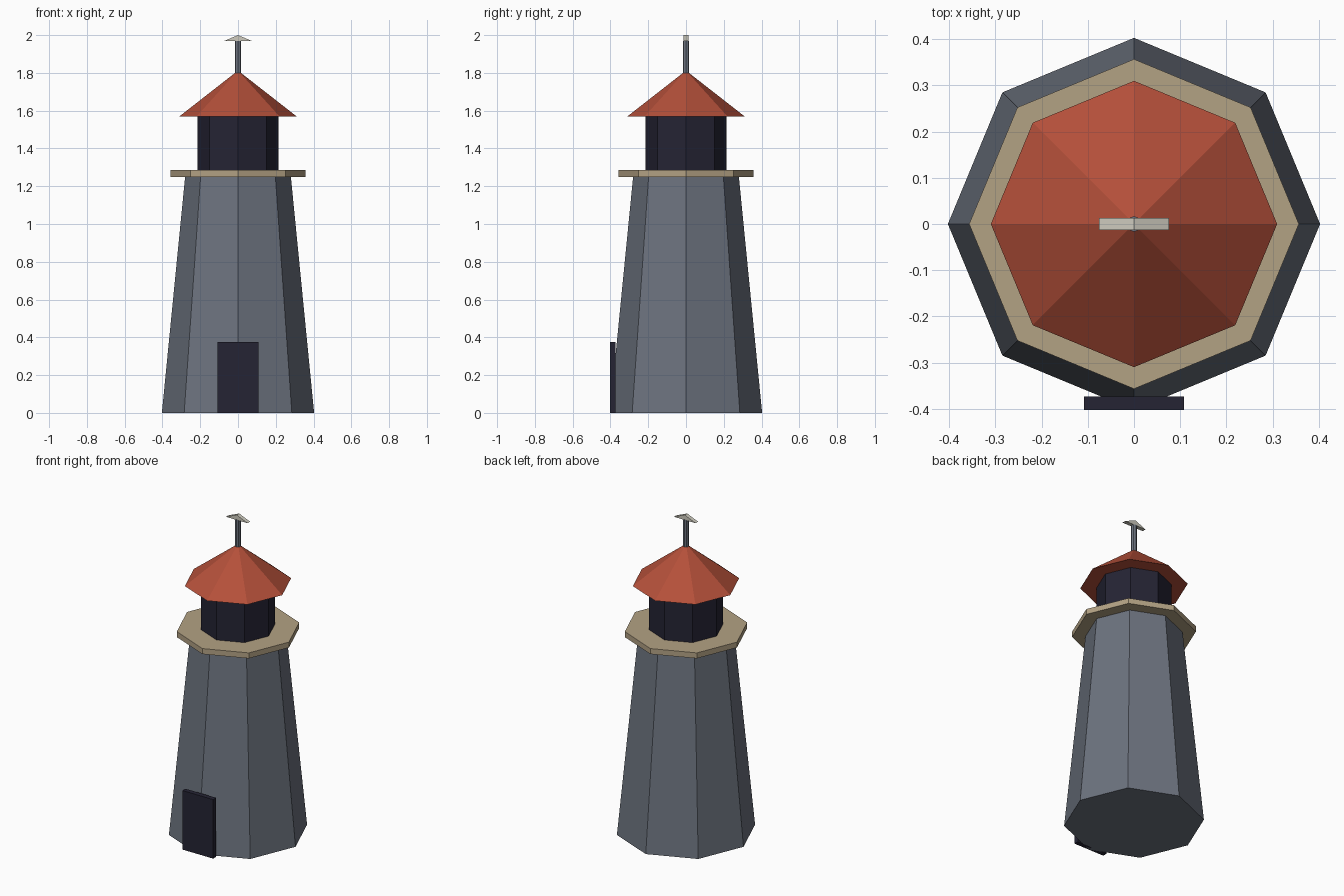
import bpy
import bmesh
from mathutils import Vector

if "Cube" in bpy.data.objects:
    bpy.data.objects.remove(bpy.data.objects["Cube"])


def material(name, rgb):
    mat = bpy.data.materials.new(name)
    mat.diffuse_color = (*rgb, 1.0)
    mat.use_nodes = True
    mat.node_tree.nodes["Principled BSDF"].inputs["Base Color"].default_value = mat.diffuse_color
    return mat


STONE = material("stone", (0.15, 0.17, 0.21))
DARK = material("dark", (0.018, 0.017, 0.034))
RED = material("red", (0.46, 0.08, 0.042))
SAND = material("sand", (0.45, 0.36, 0.23))
PALE = material("pale", (0.62, 0.60, 0.52))


def octagon(name, r_bottom, r_top, z0, z1, mat):
    """Eight-sided prism, frustum or cone with corners on the axes."""
    bpy.ops.mesh.primitive_cone_add(vertices=8, radius1=r_bottom, radius2=r_top,
                                    depth=z1 - z0, location=(0, 0, (z0 + z1) / 2))
    obj = bpy.context.object
    obj.name = name
    obj.data.materials.append(mat)
    return obj


def prism(name, profile, y0, y1, mat):
    """Extrude an (x, z) outline from y0 to y1."""
    bm = bmesh.new()
    face = bm.faces.new([bm.verts.new((x, y0, z)) for x, z in profile])
    ext = bmesh.ops.extrude_face_region(bm, geom=[face], use_keep_orig=True)
    moved = [g for g in ext["geom"] if isinstance(g, bmesh.types.BMVert)]
    bmesh.ops.translate(bm, verts=moved, vec=Vector((0, y1 - y0, 0)))
    bmesh.ops.recalc_face_normals(bm, faces=bm.faces[:])
    mesh = bpy.data.meshes.new(name)
    bm.to_mesh(mesh)
    bm.free()
    mesh.materials.append(mat)
    obj = bpy.data.objects.new(name, mesh)
    bpy.context.collection.objects.link(obj)
    return obj


# Stacked eight-sided body
octagon("tower", 0.403, 0.28, 0.0, 1.25, STONE)
octagon("gallery", 0.357, 0.357, 1.25, 1.285, SAND)
octagon("lantern_room", 0.215, 0.215, 1.285, 1.57, DARK)
octagon("roof", 0.31, 0.0, 1.57, 1.812, RED)
octagon("pole", 0.017, 0.017, 1.79, 1.97, STONE)

# Small pointed vane on the pole
prism("vane", [(-0.076, 1.968), (0.076, 1.968), (0.0, 2.0)], -0.0125, 0.0125, PALE)

# Door slab at the front
prism("door", [(-0.108, 0.0), (0.108, 0.0), (0.108, 0.374), (-0.108, 0.374)],
      -0.403, -0.373, DARK)
